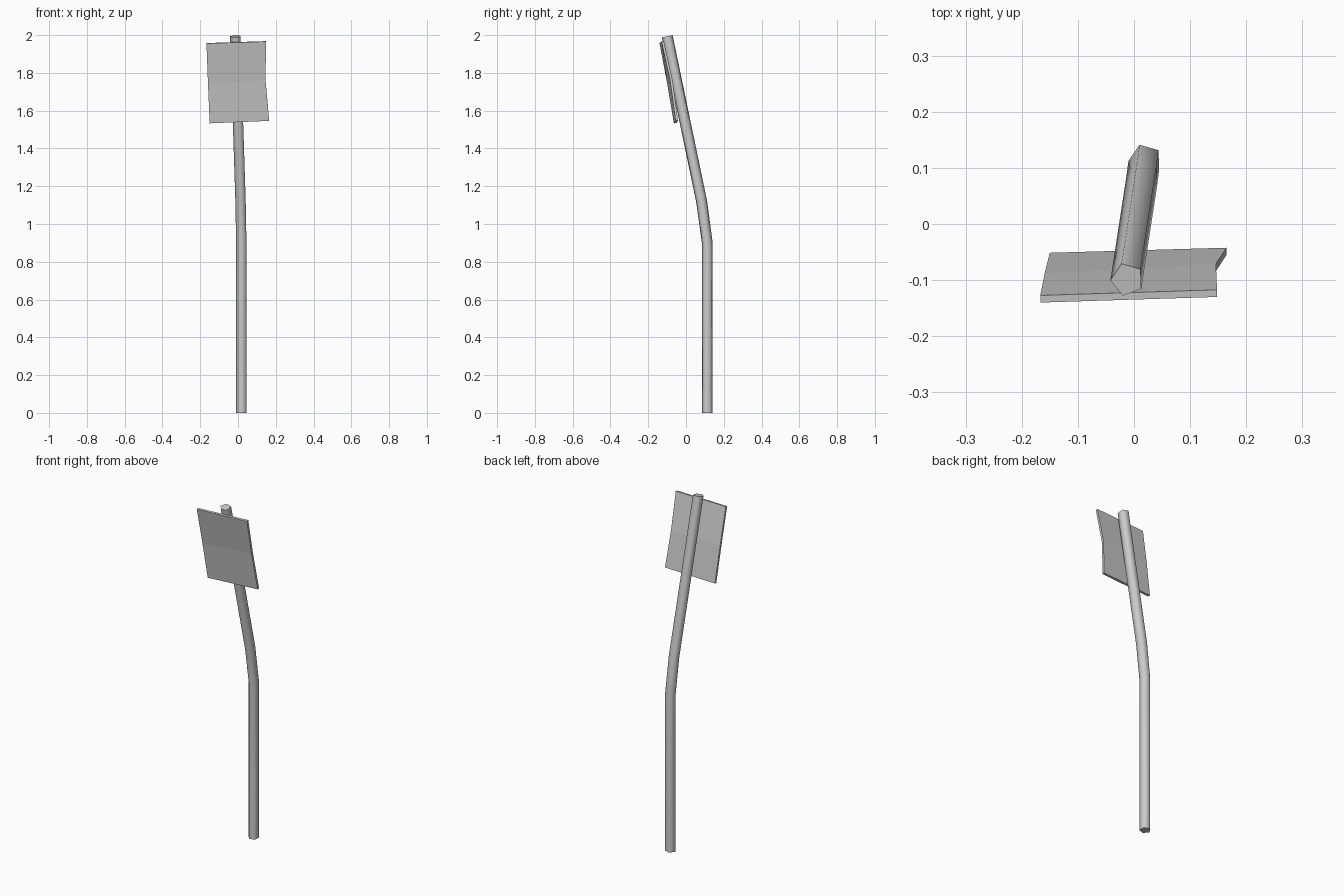
import bpy, bmesh, math

if "Cube" in bpy.data.objects:
    bpy.data.objects.remove(bpy.data.objects["Cube"])


def make_object(name, bm):
    bmesh.ops.recalc_face_normals(bm, faces=bm.faces)
    me = bpy.data.meshes.new(name)
    bm.to_mesh(me)
    bm.free()
    ob = bpy.data.objects.new(name, me)
    bpy.context.collection.objects.link(ob)
    return ob


# Bent five-sided post: ring centre x, y, z and tilt
path = [(0.02, 0.113, 0.0, 0.0), (0.02, 0.113, 0.90, 0.07),
        (0.016, 0.083, 1.12, 0.17), (-0.012, -0.099, 1.994, 0.21)]
bm = bmesh.new()
rings = []
for x, y, z, tilt in path:
    ring = []
    for i in range(5):
        a = math.radians(38 + 72 * i)
        dx, dy = 0.03 * math.cos(a), 0.03 * math.sin(a)
        ring.append(bm.verts.new((x + dx, y + dy, z + tilt * dy)))
    rings.append(ring)
for lo, hi in zip(rings, rings[1:]):
    for i in range(5):
        j = (i + 1) % 5
        bm.faces.new((lo[i], lo[j], hi[j], hi[i])).smooth = True
bm.faces.new(rings[0])
bm.faces.new(rings[-1])
post = make_object("post", bm)
for e in post.data.edges:
    # crisp rims around both end caps
    zs = [post.data.vertices[v].co.z for v in e.vertices]
    e.use_edge_sharp = max(zs) < 0.01 or min(zs) > 1.9

# Slightly dented sign plate: front-face left/right points, bottom to top
rows = [((-0.150, -0.064, 1.533), (0.165, -0.055, 1.546)),
        ((-0.159, -0.100, 1.745), (0.146, -0.084, 1.758)),
        ((-0.167, -0.140, 1.956), (0.148, -0.130, 1.966))]
bm = bmesh.new()
loops = []
for l, r in rows:
    pts = [l, r] + [(p[0], p[1] + 0.0127, p[2] + 0.002) for p in (r, l)]
    loops.append([bm.verts.new(p) for p in pts])
for lo, hi in zip(loops, loops[1:]):
    for i in range(4):
        j = (i + 1) % 4
        bm.faces.new((lo[i], lo[j], hi[j], hi[i]))
bm.faces.new(loops[0])
bm.faces.new(loops[-1])
make_object("sign_plate", bm)
